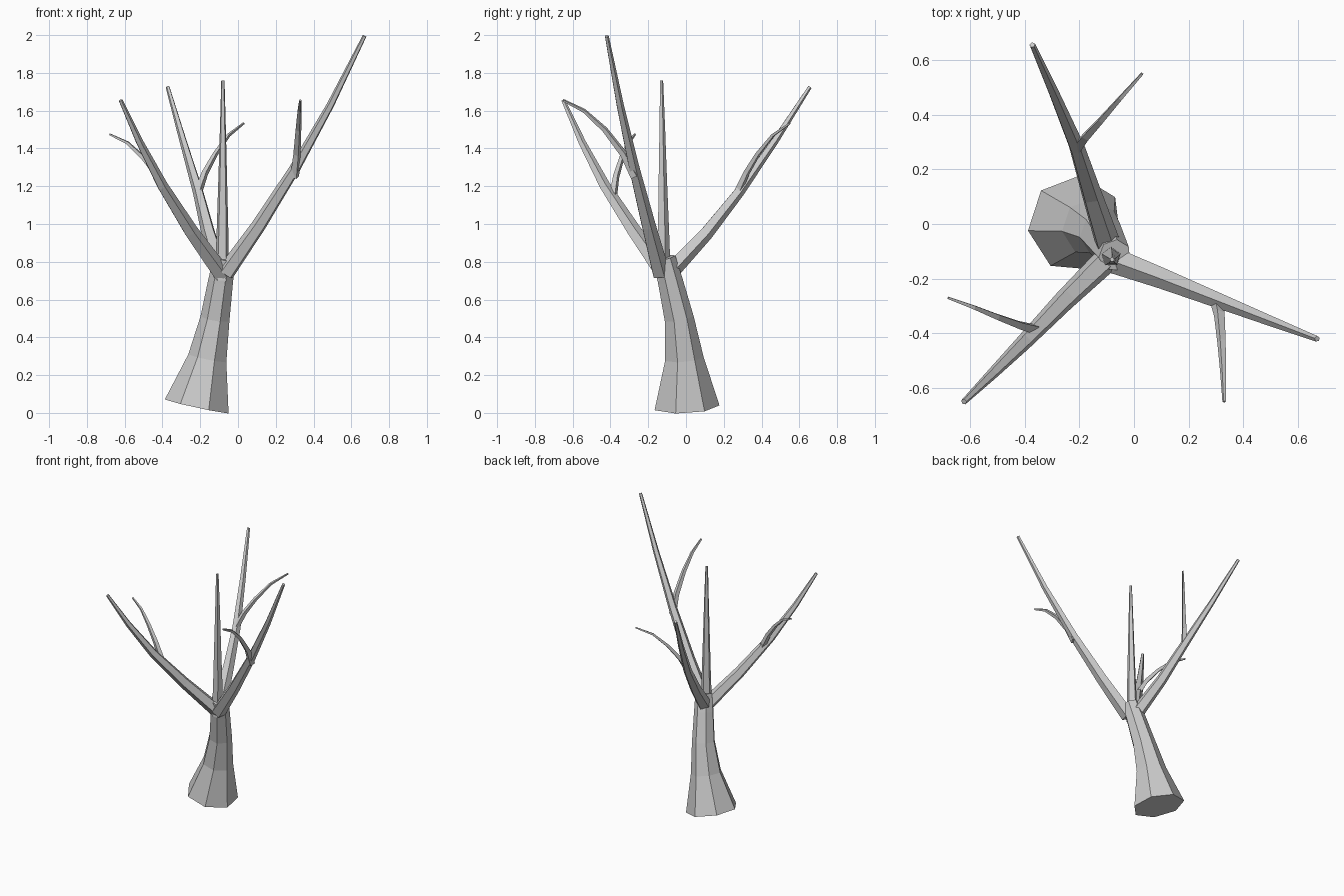
import bpy
import bmesh
from math import sin, cos, pi, radians
from mathutils import Vector

cube = bpy.data.objects.get("Cube")
if cube:
    bpy.data.objects.remove(cube, do_unlink=True)

bark = bpy.data.materials.new("grey_bark")
bark.use_nodes = True
colour = (0.6, 0.6, 0.6, 1)
bark.diffuse_color = colour
bark.node_tree.nodes["Principled BSDF"].inputs["Base Color"].default_value = colour


def limb(name, path, radii, sides, turn=0):
    """Flat-faced tapering tube along a path, capped at both ends."""
    pts = [Vector(p) for p in path]
    bm = bmesh.new()
    rings = []
    tangent, side = None, None
    for i, p in enumerate(pts):
        new = (pts[min(i + 1, len(pts) - 1)] - pts[max(i - 1, 0)]).normalized()
        if side is None:
            ref = Vector((1, 0, 0)) if abs(new.x) < 0.8 else Vector((0, 1, 0))
            side = (ref - new * ref.dot(new)).normalized()
        else:
            side = tangent.rotation_difference(new) @ side
        tangent = new
        up = tangent.cross(side)
        angles = [radians(turn) + 2 * pi * k / sides for k in range(sides)]
        rings.append([bm.verts.new(p + (side * cos(a) + up * sin(a)) * radii[i])
                      for a in angles])
    for low, high in zip(rings, rings[1:]):
        for k in range(sides):
            n = (k + 1) % sides
            bm.faces.new((low[k], low[n], high[n], high[k]))
    bm.faces.new(rings[0][::-1])
    bm.faces.new(rings[-1])
    mesh = bpy.data.meshes.new(name)
    bm.to_mesh(mesh)
    bm.free()
    mesh.materials.append(bark)
    obj = bpy.data.objects.new(name, mesh)
    bpy.context.collection.objects.link(obj)


def taper(start, end, steps):
    return [start + (end - start) * i / (steps - 1) for i in range(steps)]


# Leaning trunk with a flared foot
limb("trunk",
     [(-.215, 0, .035), (-.16, -.012, .29), (-.12, -.038, .5),
      (-.09, -.085, .7), (-.07, -.115, .82)],
     [.178, .106, .08, .068, .06], 7, 33)

# Main branches: name, path, base radius, tip radius
branches = [
    ("left_branch", [(-.065, -.135, .74), (.11, -.2, .99), (.3, -.275, 1.29),
                     (.49, -.35, 1.63), (.67, -.42, 1.995)], .05, .011),
    ("front_right_branch", [(-.085, -.115, .73), (-.25, -.275, .96), (-.4, -.43, 1.2),
                            (-.52, -.55, 1.43), (-.622, -.65, 1.655)], .05, .011),
    ("back_branch", [(-.1, -.065, .77), (-.155, .105, .95), (-.21, .28, 1.17),
                     (-.29, .47, 1.44), (-.372, .655, 1.725)], .048, .011),
    ("centre_branch", [(-.085, -.12, .7), (-.082, -.122, .97), (-.081, -.125, 1.23),
                       (-.08, -.127, 1.5), (-.08, -.13, 1.76)], .04, .009),
]
# Curved twigs growing from the main branches
twigs = [
    ("left_twig", [(.3, -.27, 1.25), (.312, -.33, 1.37), (.32, -.43, 1.5),
                   (.326, -.54, 1.6), (.33, -.65, 1.655)], .025, .007),
    ("front_right_twig", [(-.365, -.385, 1.15), (-.42, -.37, 1.25), (-.5, -.34, 1.35),
                          (-.585, -.305, 1.43), (-.68, -.27, 1.475)], .022, .006),
    ("back_twig", [(-.21, .275, 1.17), (-.175, .32, 1.27), (-.12, .38, 1.37),
                   (-.05, .46, 1.47), (.03, .55, 1.533)], .022, .006),
]
for name, path, base, tip in branches:
    limb(name, path, taper(base, tip, len(path)), 5, 18)
for name, path, base, tip in twigs:
    limb(name, path, taper(base, tip, len(path)), 4, 20)
